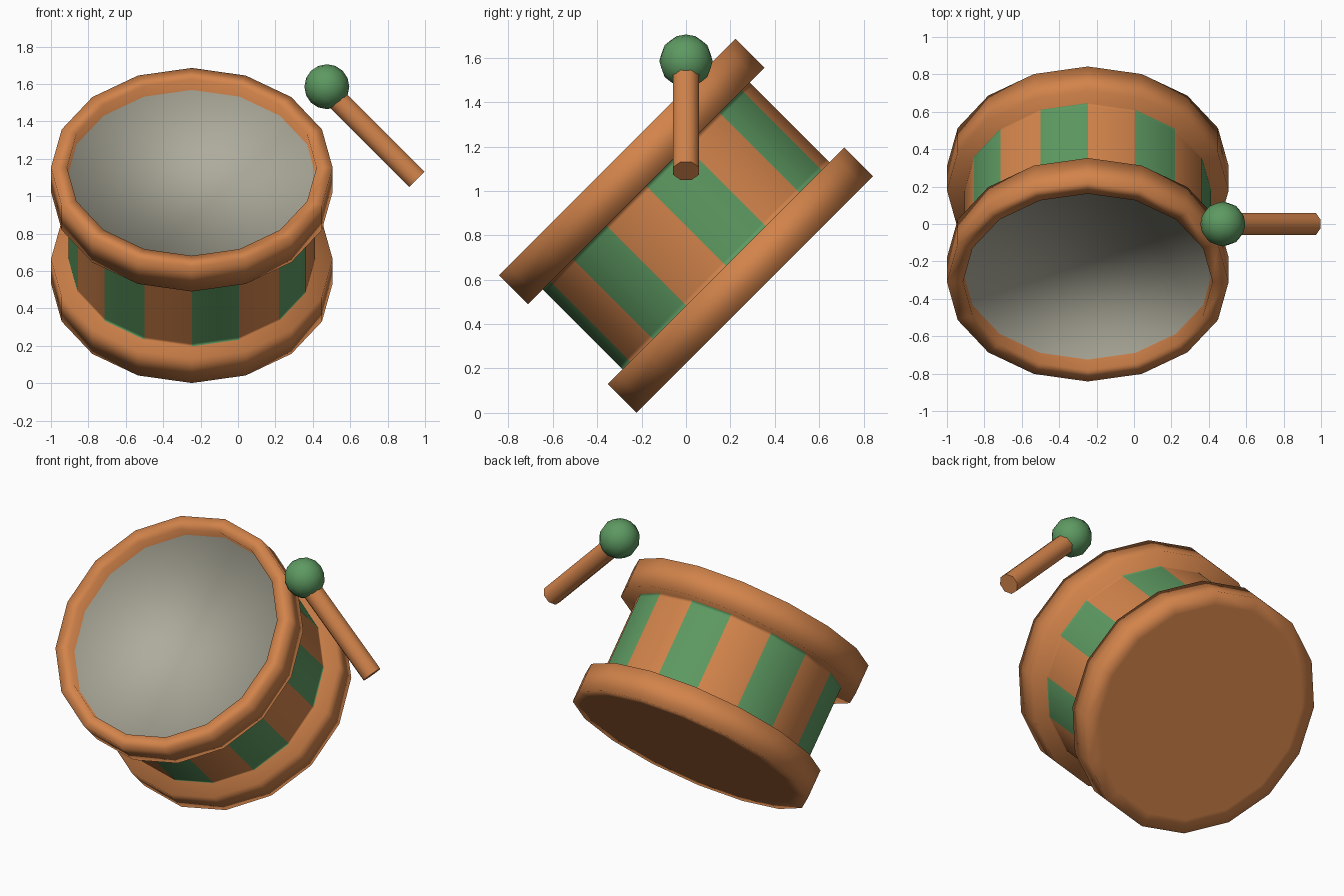
import bpy, bmesh
from math import sin, cos, pi
from mathutils import Matrix, Vector

if "Cube" in bpy.data.objects:
    bpy.data.objects.remove(bpy.data.objects["Cube"])


def material(name, rgb):
    m = bpy.data.materials.new(name)
    m.diffuse_color = (*rgb, 1)
    m.use_nodes = True
    m.node_tree.nodes["Principled BSDF"].inputs["Base Color"].default_value = m.diffuse_color
    return m


WOOD = material("orange_wood", (0.65, 0.23, 0.07))
GREEN = material("green_paint", (0.11, 0.32, 0.12))
SKIN = material("pale_skin", (0.42, 0.41, 0.33))


def make_object(name, bm, mats, matrix, smooth=True):
    bmesh.ops.recalc_face_normals(bm, faces=bm.faces)
    for f in bm.faces:
        f.smooth = smooth
    bm.transform(matrix)
    mesh = bpy.data.meshes.new(name)
    bm.to_mesh(mesh)
    bm.free()
    for m in mats:
        mesh.materials.append(m)
    ob = bpy.data.objects.new(name, mesh)
    bpy.context.collection.objects.link(ob)
    return ob


# Drum: a 16-sided turned profile (radius, height) from the skin down to the base
SIDES = 16
profile = [(0.667, 0.358), (0.667, 0.438), (0.753, 0.438), (0.753, 0.254),
           (0.66, 0.254), (0.66, 0.235), (0.66, -0.235), (0.66, -0.254),
           (0.753, -0.254), (0.753, -0.438), (0.667, -0.438)]
bm = bmesh.new()
rings = [[bm.verts.new((r * sin(2 * pi * k / SIDES), -r * cos(2 * pi * k / SIDES), h))
          for k in range(SIDES)] for r, h in profile]
for i in range(len(rings) - 1):
    for k in range(SIDES):
        n = (k + 1) % SIDES
        f = bm.faces.new((rings[i][k], rings[i][n], rings[i + 1][n], rings[i + 1][k]))
        # alternate painted stripes on the shell between the rims
        f.material_index = 1 if 4 <= i <= 6 and k % 2 == 0 else 0
bm.faces.new(rings[0]).material_index = 2   # recessed skin
bm.faces.new(rings[-1])                     # base
make_object("drum", bm, [WOOD, GREEN, SKIN],
            Matrix.Translation((-0.247, 0, 0.843)) @ Matrix.Rotation(pi / 4, 4, 'X'))

# Drumstick head and handle, leaning 45 degrees down to the right
head = Vector((0.475, 0, 1.585))
lean = Matrix.Translation(head) @ Matrix.Rotation(-pi / 4, 4, 'Y')

bm = bmesh.new()
bmesh.ops.create_uvsphere(bm, u_segments=12, v_segments=8, radius=0.12)
make_object("drumstick_head", bm, [GREEN], lean)

bm = bmesh.new()
start, end = 0.08, 0.69
bmesh.ops.create_cone(bm, cap_ends=True, segments=8, radius1=0.063, radius2=0.063,
                      depth=end - start,
                      matrix=Matrix.Translation((-0.01, 0, -(start + end) / 2))
                      @ Matrix.Rotation(pi / 8, 4, 'Z'))
stick = make_object("drumstick_handle", bm, [WOOD], lean)
bpy.context.view_layer.objects.active = stick
stick.select_set(True)
bpy.ops.object.shade_smooth_by_angle(angle=pi / 3)
